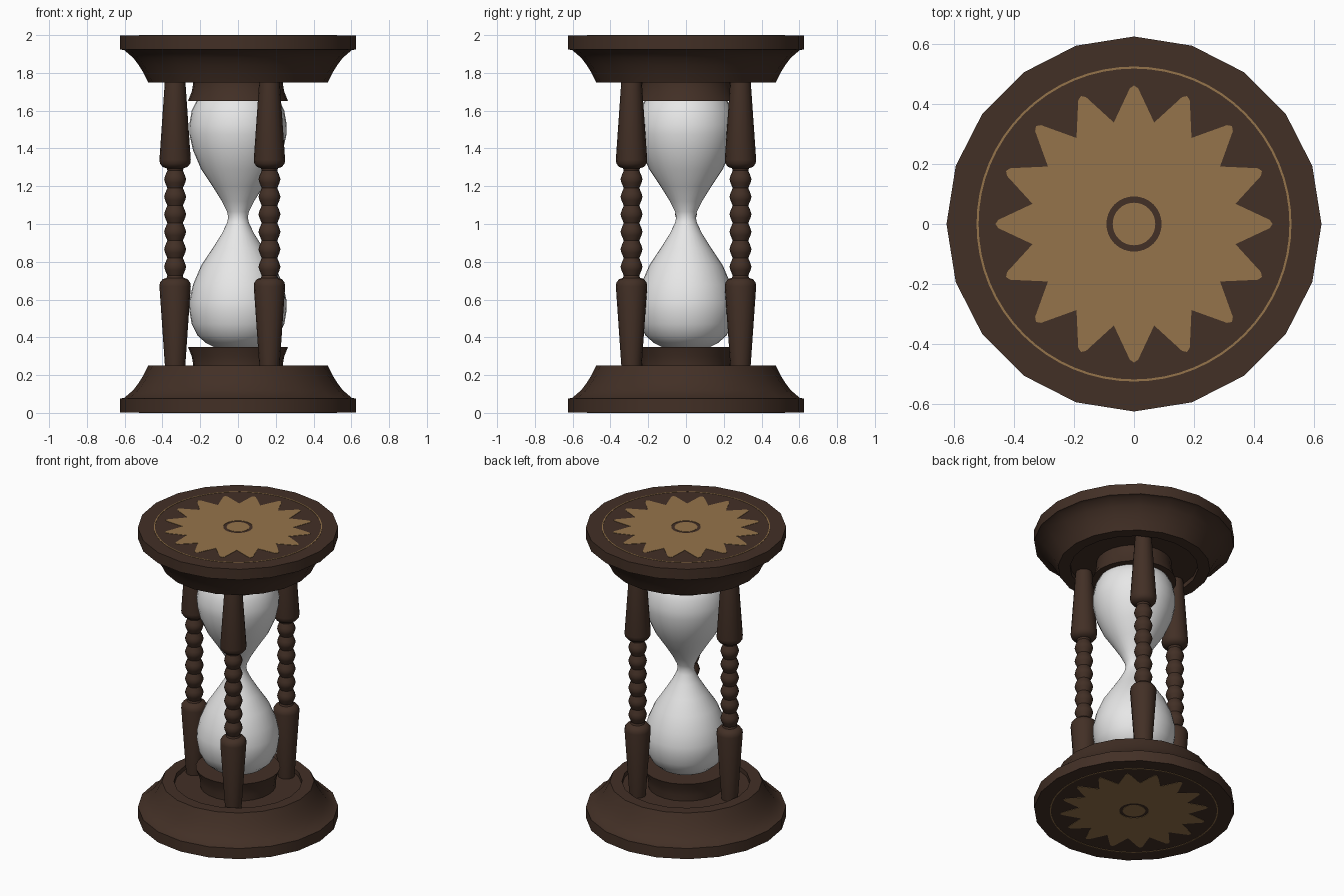
import bpy, bmesh, math

if "Cube" in bpy.data.objects:
    bpy.data.objects.remove(bpy.data.objects["Cube"])

def material(name, rgb):
    m = bpy.data.materials.new(name)
    m.diffuse_color = (*rgb, 1)
    m.use_nodes = True
    m.node_tree.nodes["Principled BSDF"].inputs["Base Color"].default_value = m.diffuse_color
    return m

WOOD = material("dark_wood", (0.055, 0.029, 0.019))
GOLD = material("gold_inlay", (0.30, 0.175, 0.070))
GLASS = material("white_glass", (0.80, 0.80, 0.80))

def finish(bm, name, mat, loc=(0, 0, 0), smooth=35):
    bmesh.ops.recalc_face_normals(bm, faces=bm.faces)
    me = bpy.data.meshes.new(name)
    bm.to_mesh(me)
    bm.free()
    me.materials.append(mat)
    ob = bpy.data.objects.new(name, me)
    bpy.context.collection.objects.link(ob)
    ob.location = loc
    bpy.ops.object.select_all(action='DESELECT')
    ob.select_set(True)
    bpy.context.view_layer.objects.active = ob
    if smooth:
        bpy.ops.object.shade_smooth_by_angle(angle=math.radians(smooth))
    return ob

def lathe(name, profile, sides, mat, loc=(0, 0, 0), smooth=35, closed=False):
    """Spin (radius, z) points around z; open ends are capped."""
    bm = bmesh.new()
    rings = []
    for r, z in profile:
        rings.append([bm.verts.new((r * math.cos(2 * math.pi * i / sides),
                                    r * math.sin(2 * math.pi * i / sides), z))
                      for i in range(sides)])
    pairs = list(zip(rings, rings[1:]))
    if closed:
        pairs.append((rings[-1], rings[0]))
    for a, b in pairs:
        for i in range(sides):
            j = (i + 1) % sides
            bm.faces.new((a[i], a[j], b[j], b[i]))
    if not closed:
        bm.faces.new(rings[0])
        bm.faces.new(rings[-1])
    return finish(bm, name, mat, loc, smooth)

def star(name, z0, z1):
    """Sixteen-pointed plate with blunt tips and a round hole."""
    outer, points = [], 16
    for k in range(points):
        a = 2 * math.pi * k / points
        for da, r in ((-0.5, 0.345), (-0.08, 0.452), (0, 0.462), (0.08, 0.452)):
            t = a + da * 2 * math.pi / points
            outer.append((r * math.cos(t), r * math.sin(t), t))
    bm = bmesh.new()
    loops = []
    for z in (z0, z1):
        loops.append([bm.verts.new((x, y, z)) for x, y, t in outer])
        loops.append([bm.verts.new((0.092 * math.cos(t), 0.092 * math.sin(t), z))
                      for x, y, t in outer])
    n = len(outer)
    for a, b in ((0, 1), (1, 3), (3, 2), (2, 0)):
        for i in range(n):
            j = (i + 1) % n
            bm.faces.new((loops[a][i], loops[a][j], loops[b][j], loops[b][i]))
    finish(bm, name, GOLD, smooth=0)

# Turned end discs with a shallow recess, bulb holders and gold inlays
disc = [(0.625, 0.002), (0.625, 0.075), (0.602, 0.08), (0.555, 0.12), (0.525, 0.16),
        (0.50, 0.20), (0.475, 0.25), (0.40, 0.25), (0.40, 0.22)]
holder = [(0.235, 0.21), (0.238, 0.26), (0.245, 0.30), (0.265, 0.35)]
for end in ("bottom", "top"):
    flip = (lambda z: z) if end == "bottom" else (lambda z: 2 - z)
    put = lambda pts: [(r, flip(z)) for r, z in pts]
    lathe(end + "_disc", put(disc), 20, WOOD)
    lathe(end + "_bulb_holder", put(holder), 24, WOOD)
    star(end + "_star_inlay", flip(0), flip(0.003))
    lathe(end + "_centre_inlay", put([(0.071, 0), (0.071, 0.003)]), 32, GOLD)
    lathe(end + "_ring_inlay", put([(0.518, 0), (0.525, 0), (0.525, 0.003), (0.518, 0.003)]),
          64, GOLD, closed=True)

# Glass: two bulbs mirrored about the waist
half = [(0.052, 0.0), (0.058, 0.03), (0.085, 0.085), (0.135, 0.165), (0.195, 0.255),
        (0.238, 0.355), (0.257, 0.44), (0.258, 0.49), (0.245, 0.565), (0.215, 0.625),
        (0.17, 0.665), (0.10, 0.70), (0.03, 0.71)]
glass = [(r, 1.035 - d) for r, d in reversed(half)] + [(r, 1.035 + d) for r, d in half[1:]]
lathe("glass_bulbs", glass, 32, GLASS, smooth=60)

# Turned posts: tapered ends and six beads in the middle
lower = [(0.05, 0.21), (0.054, 0.25), (0.083, 0.67), (0.08, 0.69), (0.066, 0.708),
         (0.045, 0.715), (0.041, 0.727)]
beads = []
pitch = 0.556 / 6
for k in range(6):
    z = 0.727 + k * pitch
    beads += [(0.053, z + 0.3 * pitch), (0.058, z + 0.5 * pitch),
              (0.053, z + 0.7 * pitch), (0.041, z + pitch)]
upper = [(r, 2.01 - z) for r, z in reversed(lower[:-1])]
upper[-1] = (0.05, 1.79)
for k, label in enumerate(("left", "front_right", "back_right")):
    a = math.pi + k * 2 * math.pi / 3
    lathe(label + "_post", lower + beads + upper, 16, WOOD,
          (0.333 * math.cos(a), 0.333 * math.sin(a), 0), smooth=40)
